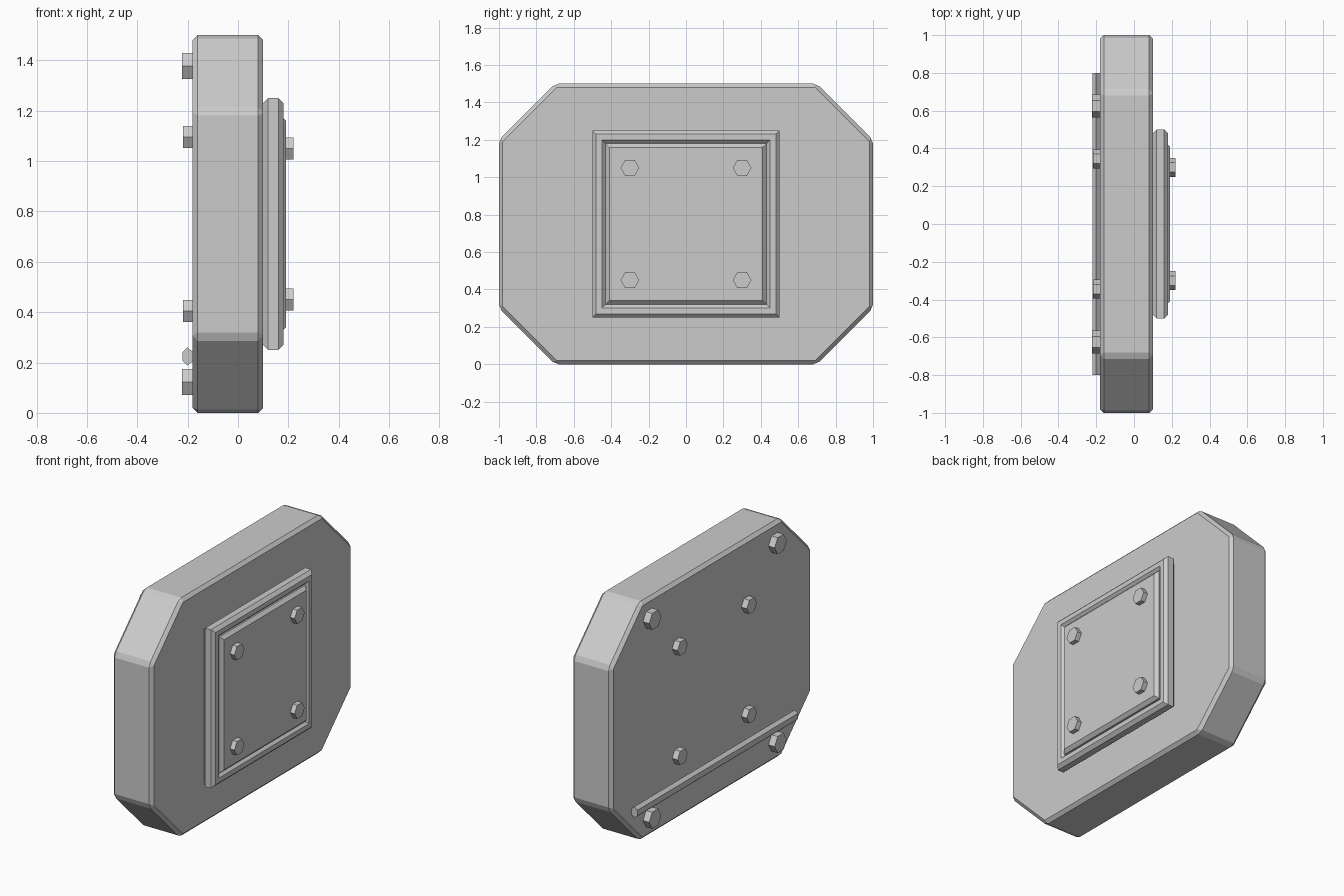
import bpy, bmesh
from math import cos, sin, pi

if "Cube" in bpy.data.objects:
    bpy.data.objects.remove(bpy.data.objects["Cube"], do_unlink=True)

GREY = (0.6, 0.6, 0.6, 1)
metal = bpy.data.materials.new("plain grey")
metal.use_nodes = True
metal.diffuse_color = GREY
metal.node_tree.nodes["Principled BSDF"].inputs["Base Color"].default_value = GREY

MID_Z = 0.75


def loft(name, rings, bevel=0, closed=False):
    """Join rings of 3D points; cap the ends, or close the last ring onto the first."""
    bm = bmesh.new()
    loops = [[bm.verts.new(p) for p in ring] for ring in rings]
    pairs = list(zip(loops, loops[1:]))
    if closed:
        pairs.append((loops[-1], loops[0]))
    else:
        bm.faces.new(loops[0])
        bm.faces.new(loops[-1])
    for a, b in pairs:
        for i in range(len(a)):
            j = (i + 1) % len(a)
            bm.faces.new((a[i], a[j], b[j], b[i]))
    bmesh.ops.recalc_face_normals(bm, faces=bm.faces)
    mesh = bpy.data.meshes.new(name)
    bm.to_mesh(mesh)
    bm.free()
    mesh.materials.append(metal)
    ob = bpy.data.objects.new(name, mesh)
    bpy.context.collection.objects.link(ob)
    if bevel:
        mod = ob.modifiers.new("edge chamfer", 'BEVEL')
        mod.width = bevel
        mod.segments = 1
        mod.limit_method = 'ANGLE'
    return ob


def square(half, x):
    return [(x, sy * half, MID_Z + sz * half)
            for sy, sz in ((-1, -1), (1, -1), (1, 1), (-1, 1))]


def bolts(name, dy, dz, radius, x0, x1):
    """Four hexagonal heads placed symmetrically about the middle."""
    for side, sy in (("left", 1), ("right", -1)):
        for level, sz in (("upper", 1), ("lower", -1)):
            rings = [[(x, sy * dy + radius * cos(k * pi / 3),
                       MID_Z + sz * dz + radius * sin(k * pi / 3)) for k in range(6)]
                     for x in (x0, x1)]
            loft(f"{name}_{level}_{side}", rings)


# Thick slab with cut corners
octagon = [(0.7, 0), (1, 0.3), (1, 1.2), (0.7, 1.5)]
octagon += [(-y, z) for y, z in reversed(octagon)]
loft("slab", [[(x, y, z) for y, z in octagon] for x in (-0.18, 0.10)], bevel=0.02)

# Raised square frame with chamfered rims, and the panel inside it
profile = [(0.48, 0.10), (0.50, 0.12), (0.50, 0.16), (0.48, 0.18),
           (0.45, 0.18), (0.43, 0.16), (0.43, 0.10)]
loft("frame", [square(h, x) for h, x in profile], closed=True)
loft("panel", [square(0.43, 0.10), square(0.43, 0.17), square(0.41, 0.19)])

# Bolt heads on both sides
bolts("panel_bolt", 0.3, 0.3, 0.05, 0.18, 0.22)
bolts("back_inner_bolt", 0.345, 0.345, 0.05, -0.17, -0.218)
bolts("back_corner_bolt", 0.625, 0.627, 0.06, -0.17, -0.223)

# Six-sided rail along the lower back
section = [(0, 0.036), (0.02, 0.018), (0.02, -0.018),
           (0, -0.036), (-0.02, -0.018), (-0.02, 0.018)]
loft("back_rail", [[(-0.2 + x, y, 0.224 + z) for x, z in section] for y in (-0.8, 0.8)])
